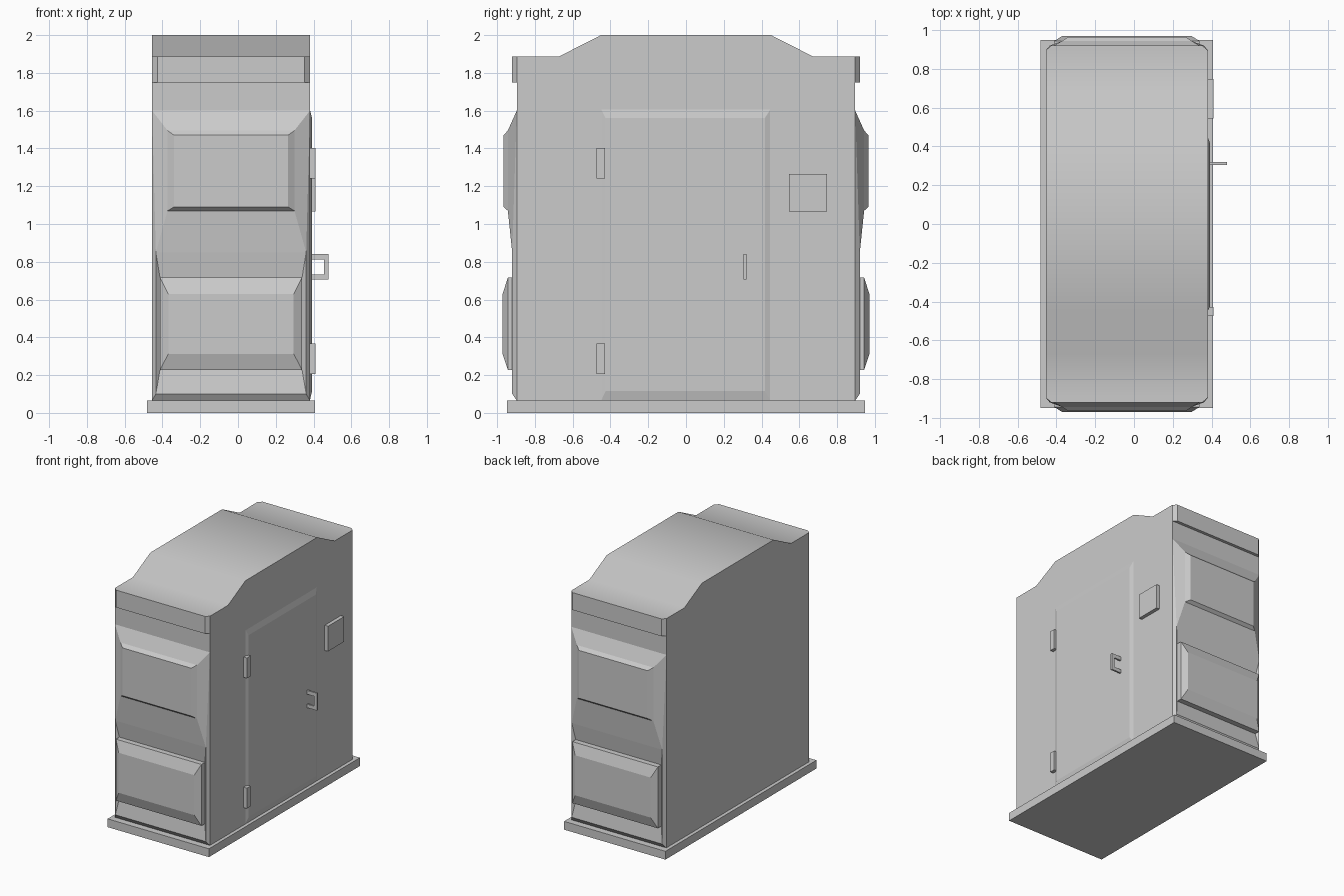
import bpy, bmesh, math
from mathutils import Vector

if "Cube" in bpy.data.objects:
    bpy.data.objects.remove(bpy.data.objects["Cube"])

CX = -0.037          # centre of the cabin across x
HW = 0.418           # cabin half width
YB = 0.896           # cabin half depth


def finish(name, bm):
    bmesh.ops.recalc_face_normals(bm, faces=bm.faces)
    me = bpy.data.meshes.new(name)
    bm.to_mesh(me)
    bm.free()
    ob = bpy.data.objects.new(name, me)
    bpy.context.collection.objects.link(ob)
    return ob


def loft(name, rings):
    """Closed solid through matching rings of points."""
    bm = bmesh.new()
    loops = [[bm.verts.new(p) for p in r] for r in rings]
    for a, b in zip(loops, loops[1:]):
        n = len(a)
        for i in range(n):
            bm.faces.new((a[i], a[(i + 1) % n], b[(i + 1) % n], b[i]))
    bm.faces.new(loops[0][::-1])
    bm.faces.new(loops[-1])
    return finish(name, bm)


def prism(name, pts, offset):
    """Extrude a profile along an offset vector."""
    d = Vector(offset)
    return loft(name, [[Vector(p) for p in pts], [Vector(p) + d for p in pts]])


def box(name, x0, x1, y0, y1, z0, z1):
    return prism(name, [(x0, y0, z0), (x1, y0, z0), (x1, y1, z0), (x0, y1, z0)],
                 (0, 0, z1 - z0))


def ring(s, top, bottom):
    """Four corners from (half width, z, depth) at the top and bottom."""
    (wt, zt, yt), (wb, zb, yb) = top, bottom
    return [(CX - wt, s * yt, zt), (CX + wt, s * yt, zt),
            (CX + wb, s * yb, zb), (CX - wb, s * yb, zb)]


# Base plinth
box("base", -0.483, 0.408, -0.948, 0.948, 0, 0.066)

# Cabin with raised roof
half = [(YB, 0.066), (YB, 1.888), (0.67, 1.888), (0.45, 2.0)]
profile = half + [(-y, z) for y, z in reversed(half)]
cabin = prism("cabin", [(CX - HW, y, z) for y, z in profile], (2 * HW, 0, 0))
bpy.context.view_layer.objects.active = cabin
cabin.select_set(True)
bpy.ops.object.shade_smooth_by_angle(angle=math.radians(30))

# End panels, the same at front and back
for s, end in ((-1, "front"), (1, "back")):
    # Top band with chamfered corners
    prism(end + "_top_band",
          [(CX - HW, s * YB, 1.75), (CX - 0.39, s * 0.92, 1.75),
           (CX + 0.39, s * 0.92, 1.75), (CX + HW, s * YB, 1.75)],
          (0, 0, 0.138))
    # Upper raised panel
    loft(end + "_upper_panel", [
        ring(s, (HW, 1.6, YB), (0.398, 0.85, 0.92)),
        ring(s, (0.336, 1.495, 0.943), (0.336, 1.07, 0.943)),
        ring(s, (0.302, 1.47, 0.966), (0.302, 1.09, 0.966))])
    # Lower recess with a raised block inside it
    loft(end + "_lower_panel", [
        ring(s, (HW, 1.6, YB), (HW, 0.066, YB)),
        ring(s, (0.398, 0.85, 0.92), (0.398, 0.1, 0.92)),
        ring(s, (0.376, 0.716, 0.9), (0.376, 0.228, 0.9)),
        ring(s, (0.376, 0.716, 0.943), (0.376, 0.228, 0.943)),
        ring(s, (0.332, 0.63, 0.971), (0.332, 0.312, 0.971))])

# Door with bevelled rim
X = CX + HW
loft("door", [
    [(X, -0.448, 0.068), (X, 0.446, 0.068), (X, 0.446, 1.605), (X, -0.448, 1.605)],
    [(X + 0.011, -0.425, 0.115), (X + 0.011, 0.417, 0.115),
     (X + 0.011, 0.417, 1.56), (X + 0.011, -0.425, 1.56)]])

# Hinges
for z, n in ((0.205, "lower"), (1.24, "upper")):
    box(n + "_hinge", X, 0.41, -0.474, -0.428, z, z + 0.162)

# Door handle
prism("door_handle",
      [(X, 0.305, z) if x is None else (x, 0.305, z) for x, z in
       ((None, 0.705), (0.48, 0.705), (0.48, 0.842), (None, 0.842),
        (None, 0.812), (0.455, 0.812), (0.455, 0.733), (None, 0.733))],
      (0, 0.014, 0))

# Small box on the side wall
box("side_box", X, 0.41, 0.545, 0.747, 1.065, 1.265)
